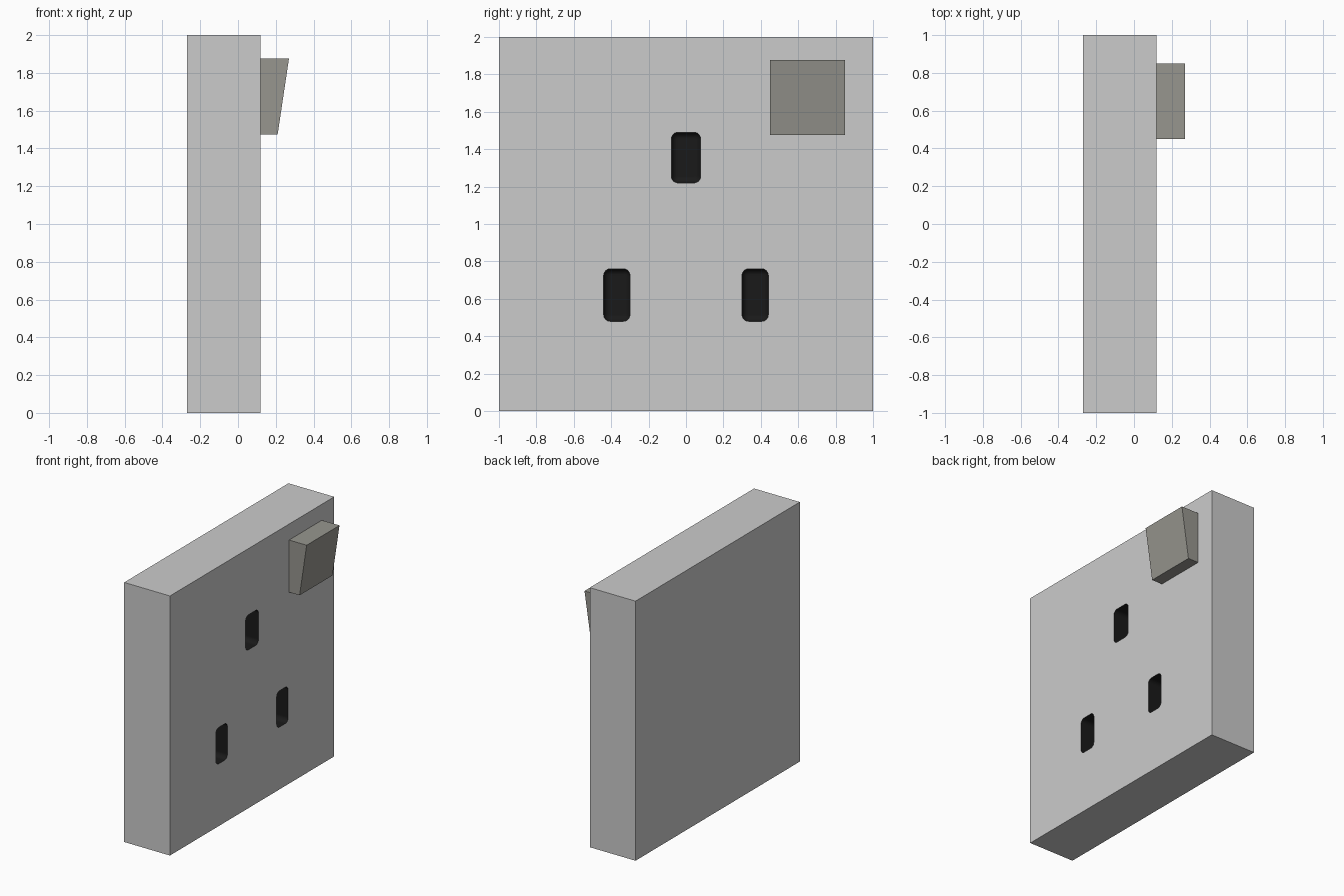
import bpy, bmesh

if "Cube" in bpy.data.objects:
    bpy.data.objects.remove(bpy.data.objects["Cube"])


def material(name, color):
    mat = bpy.data.materials.new(name)
    mat.diffuse_color = (*color, 1)
    mat.use_nodes = True
    mat.node_tree.nodes["Principled BSDF"].inputs["Base Color"].default_value = mat.diffuse_color
    return mat


def box(name, lo, hi, mat=None):
    bm = bmesh.new()
    bmesh.ops.create_cube(bm, size=1)
    for v in bm.verts:
        for i in range(3):
            v.co[i] = lo[i] if v.co[i] < 0 else hi[i]
    mesh = bpy.data.meshes.new(name)
    bm.to_mesh(mesh)
    bm.free()
    obj = bpy.data.objects.new(name, mesh)
    bpy.context.collection.objects.link(obj)
    if mat:
        mesh.materials.append(mat)
    return obj


def apply(obj, mod):
    bpy.context.view_layer.objects.active = obj
    bpy.ops.object.modifier_apply(modifier=mod.name)


FACE = 0.12
black = material("slot_black", (0.01, 0.01, 0.01))
taupe = material("switch_taupe", (0.31, 0.305, 0.275))
grey = material("plate_grey", (0.8, 0.8, 0.8))

# Thick square wall plate
plate = box("wall_plate", (-0.27, -1, 0), (FACE, 1, 2), grey)

# Three rounded slots: one upper, two lower (y, z, width, height)
slots = [(0, 1.355, 0.156, 0.27), (-0.37, 0.62, 0.14, 0.28), (0.37, 0.62, 0.14, 0.28)]
for y, z, w, h in slots:
    cutter = box("slot_cutter", (FACE - 0.2, y - w / 2, z - h / 2),
                 (FACE + 0.2, y + w / 2, z + h / 2), black)
    bevel = cutter.modifiers.new("round", 'BEVEL')
    bevel.width = 0.035
    bevel.segments = 8
    apply(cutter, bevel)
    cut = plate.modifiers.new("slot", 'BOOLEAN')
    cut.operation = 'DIFFERENCE'
    cut.solver = 'EXACT'
    cut.material_mode = 'TRANSFER'
    cut.object = cutter
    apply(plate, cut)
    bpy.data.objects.remove(cutter)

# Wedge rocker switch, tilted out at the top
switch = box("rocker_switch", (FACE, 0.45, 1.475), (0.27, 0.85, 1.877), taupe)
for v in switch.data.vertices:
    if v.co.x > 0.2 and v.co.z < 1.6:
        v.co.x = 0.21
